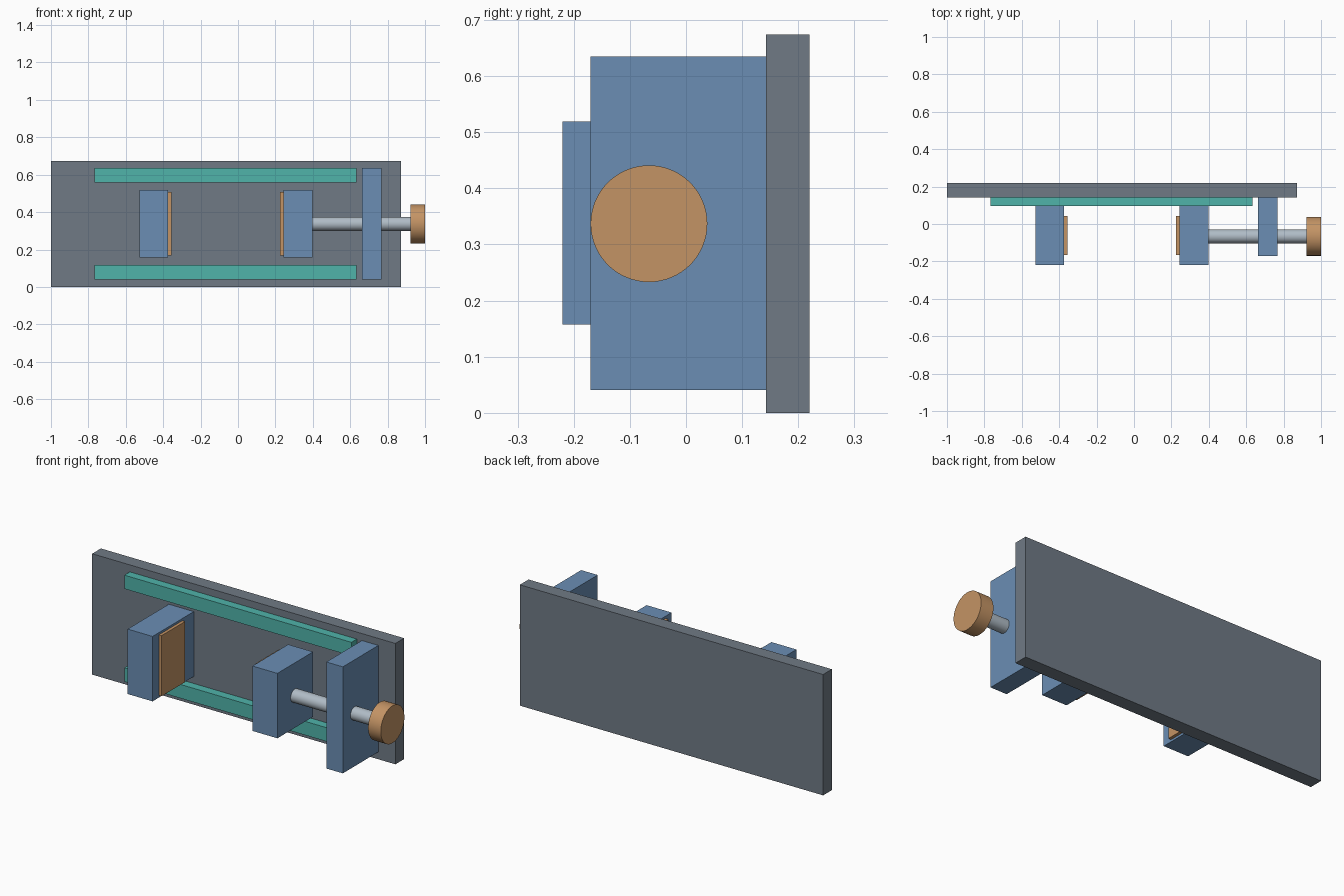
import bpy
import math

if "Cube" in bpy.data.objects:
    bpy.data.objects.remove(bpy.data.objects["Cube"])


def material(name, rgb):
    m = bpy.data.materials.new(name)
    m.diffuse_color = (*rgb, 1.0)
    m.use_nodes = True
    m.node_tree.nodes["Principled BSDF"].inputs["Base Color"].default_value = m.diffuse_color
    return m


GREY = material("slate grey", (0.162, 0.195, 0.235))
BLUE = material("steel blue", (0.145, 0.270, 0.456))
TEAL = material("teal", (0.080, 0.451, 0.402))
TAN = material("tan", (0.552, 0.296, 0.130))
SILVER = material("silver", (0.434, 0.503, 0.565))


def box(name, x, y, z, mat):
    """Box spanning the given (low, high) range on each axis."""
    bpy.ops.mesh.primitive_cube_add(size=1)
    ob = bpy.context.object
    ob.name = name
    for v in ob.data.vertices:
        v.co = [r[0] if c < 0 else r[1] for c, r in zip(v.co, (x, y, z))]
    ob.data.materials.append(mat)
    return ob


def rod(name, x, radius, mat):
    """Smooth cylinder along x on the screw axis."""
    bpy.ops.mesh.primitive_cylinder_add(
        vertices=64, radius=radius, depth=x[1] - x[0],
        location=((x[0] + x[1]) / 2, -0.066, 0.337),
        rotation=(0, math.pi / 2, 0))
    ob = bpy.context.object
    ob.name = name
    ob.data.materials.append(mat)
    bpy.ops.object.shade_smooth_by_angle(angle=math.radians(30))
    return ob


# Back plate and the two guide rails
box("back_plate", (-1.0, 0.871), (0.143, 0.22), (0.0, 0.674), GREY)
for name, z in (("lower_rail", (0.041, 0.118)), ("upper_rail", (0.559, 0.635))):
    box(name, (-0.768, 0.633), (0.095, 0.143), z, TEAL)

# Fixed jaw sits on the plate, sliding jaw rides at rail height
box("fixed_jaw", (-0.527, -0.373), (-0.22, 0.143), (0.157, 0.519), BLUE)
box("sliding_jaw", (0.243, 0.397), (-0.22, 0.095), (0.157, 0.519), BLUE)
for name, x in (("fixed_jaw_pad", (-0.373, -0.356)), ("sliding_jaw_pad", (0.224, 0.243))):
    box(name, x, (-0.165, 0.042), (0.169, 0.507), TAN)

# Screw block, screw and hand knob
box("screw_block", (0.664, 0.766), (-0.17, 0.143), (0.041, 0.635), BLUE)
rod("screw", (0.39, 0.93), 0.037, SILVER)
rod("hand_knob", (0.922, 1.0), 0.104, TAN)
